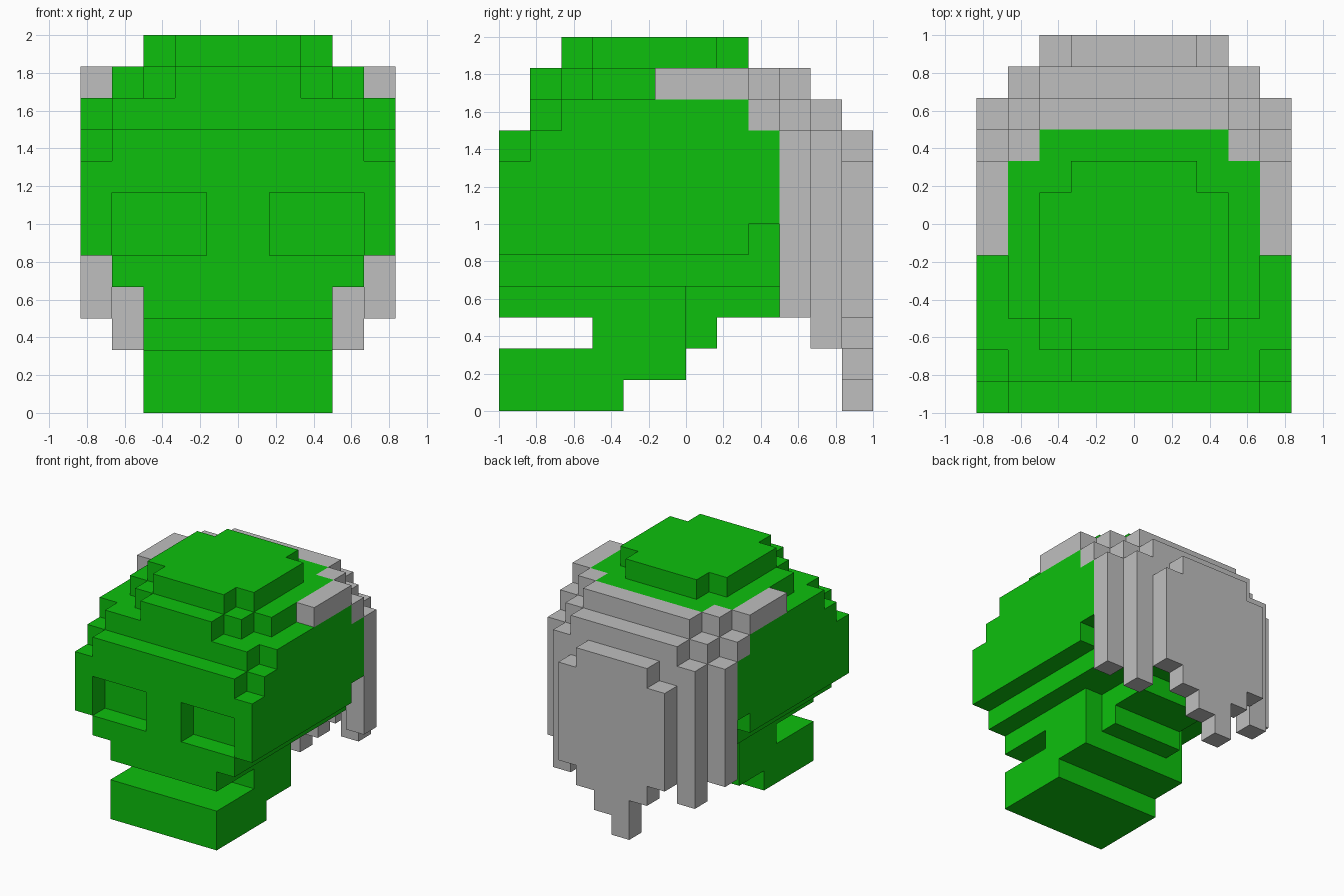
import bpy, bmesh
from mathutils import Vector

default = bpy.data.objects.get("Cube")
if default:
    bpy.data.objects.remove(default, do_unlink=True)

U = 1 / 6  # size of one block


def material(name, rgb):
    m = bpy.data.materials.new(name)
    m.use_nodes = True
    color = (*rgb, 1)
    m.diffuse_color = color
    bsdf = next(n for n in m.node_tree.nodes if n.type == 'BSDF_PRINCIPLED')
    bsdf.inputs["Base Color"].default_value = color
    return m


green = material("bright green", (0.004, 0.527, 0.004))
grey = material("light grey", (0.52, 0.52, 0.52))


def block(x0, x1, y0, y1, z0, z1):
    return {(x, y, z) for x in range(x0, x1) for y in range(y0, y1)
            for z in range(z0, z1)}


def slab(half, y0, y1, z0, z1):
    """Block centred on x."""
    return block(-half, half, y0, y1, z0, z1)


def pair(x0, x1, y0, y1, z0, z1):
    """Block and its mirror image across x."""
    return block(x0, x1, y0, y1, z0, z1) | block(-x1, -x0, y0, y1, z0, z1)


def build(name, cells, mat):
    """Skin a set of unit blocks with their exposed faces only."""
    bm = bmesh.new()
    verts = {}

    def vert(p):
        if p not in verts:
            verts[p] = bm.verts.new(Vector(p) * U)
        return verts[p]

    for cell in sorted(cells):
        for axis in range(3):
            for side in (0, 1):
                near = list(cell)
                near[axis] += 2 * side - 1
                if tuple(near) in cells:
                    continue
                a, b = (axis + 1) % 3, (axis + 2) % 3
                ring = []
                for da, db in ((0, 0), (1, 0), (1, 1), (0, 1)):
                    p = list(cell)
                    p[axis] += side
                    p[a] += da
                    p[b] += db
                    ring.append(vert(tuple(p)))
                bm.faces.new(ring if side else ring[::-1])
    # merge the flat areas into large faces
    bmesh.ops.dissolve_limit(bm, angle_limit=0.01, verts=bm.verts[:],
                             edges=bm.edges[:])
    bmesh.ops.triangulate(bm, faces=[f for f in bm.faces if len(f.verts) > 4])
    mesh = bpy.data.meshes.new(name)
    bm.to_mesh(mesh)
    bm.free()
    mesh.materials.append(mat)
    obj = bpy.data.objects.new(name, mesh)
    bpy.context.collection.objects.link(obj)
    return obj


# Lower jaw, stepped up towards the back
jaw = (slab(3, -6, -2, 0, 1) | slab(3, -6, 0, 1, 2)
       | slab(3, -3, 0, 2, 3) | slab(2, 0, 1, 2, 3))
build("jaw", jaw, green)

# Cranium: half width, y start, y end, z start, z end
cranium_steps = [
    (3, -6, 0, 3, 4), (2, 0, 3, 3, 4),                      # upper teeth
    (4, -6, 3, 4, 5), (3, 3, 4, 4, 5),                      # cheeks
    (5, -6, 2, 5, 6), (4, 2, 3, 5, 6), (3, 3, 4, 5, 6),
    (5, -6, 3, 6, 8), (4, 3, 4, 6, 9), (3, 4, 5, 6, 8),     # main head
    (4, -6, -5, 8, 9), (5, -5, 3, 8, 9), (2, 4, 5, 8, 9),   # brow
    (4, -5, -4, 9, 10), (5, -4, 2, 9, 10),
    (4, 2, 3, 9, 10), (3, 3, 4, 9, 10),
    (2, -5, -4, 10, 11), (3, -4, -3, 10, 11),               # dome
    (4, -3, 2, 10, 11), (3, 2, 3, 10, 11),
    (2, -4, 2, 11, 12), (3, -3, 1, 11, 12),                 # crown
]
cranium = set().union(*(slab(*s) for s in cranium_steps))
cranium -= pair(1, 4, -6, -5, 5, 7)                         # eye sockets
build("cranium", cranium, green)

# Hair: bands around the top, then long strands at the back
hair = (pair(4, 5, -1, 2, 10, 11) | pair(3, 4, 2, 3, 10, 11)
        | slab(3, 3, 4, 10, 11)
        | pair(4, 5, 2, 3, 9, 10) | pair(3, 4, 3, 4, 9, 10)
        | slab(3, 4, 5, 9, 10)
        | pair(4, 5, 3, 4, 3, 9) | pair(3, 4, 4, 5, 2, 9)
        | pair(2, 3, 4, 5, 8, 9) | slab(2, 5, 6, 8, 9))
# ragged lower ends, from the model's right to its left
for x, bottom in zip(range(-3, 3), (3, 2, 0, 1, 2, 3)):
    hair |= block(x, x + 1, 5, 6, bottom, 8)
build("hair", hair, grey)
